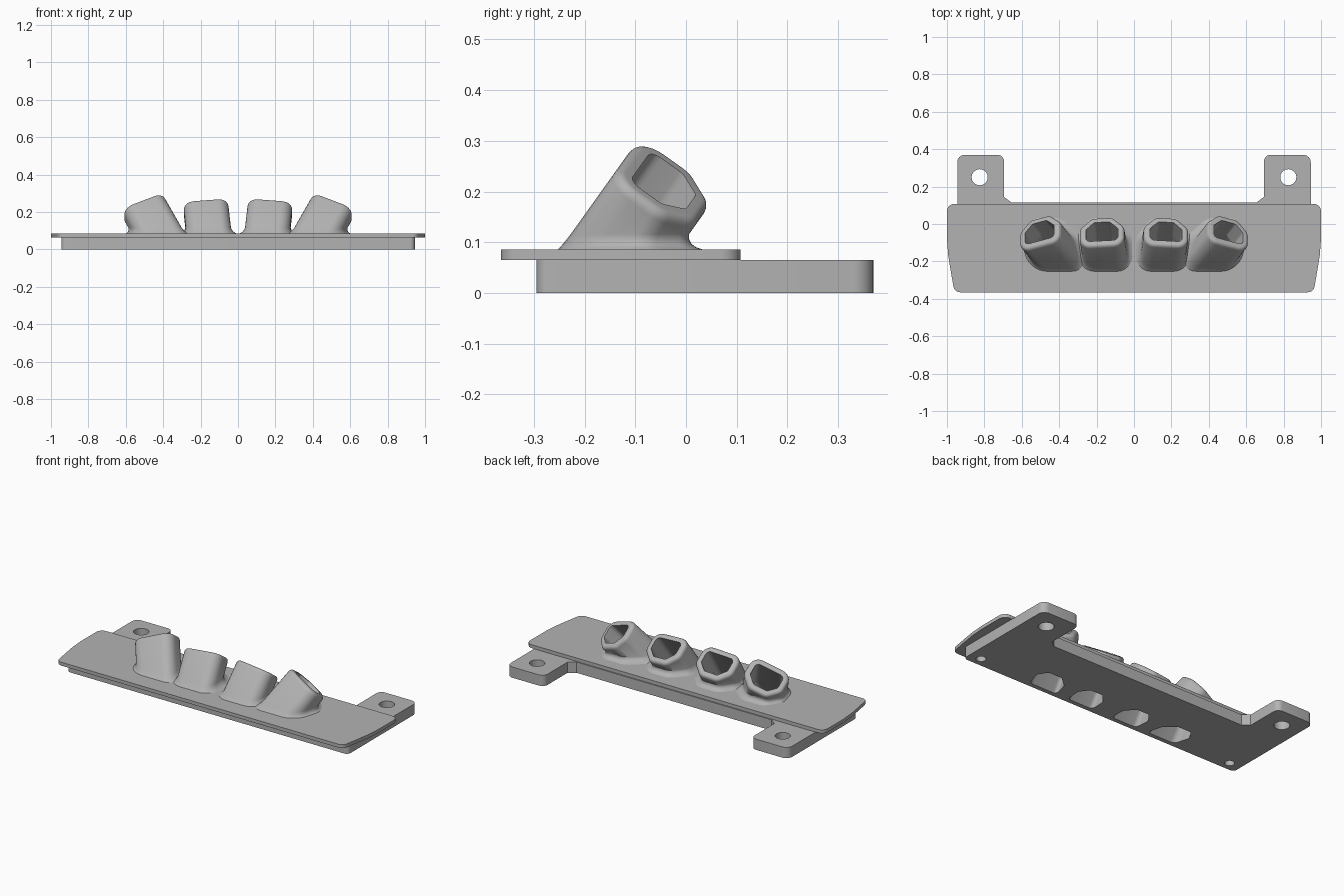
import bpy, bmesh, math
from mathutils import Vector

if "Cube" in bpy.data.objects:
    bpy.data.objects.remove(bpy.data.objects["Cube"])

grey = bpy.data.materials.new("grey plastic")
grey.diffuse_color = (0.45, 0.45, 0.45, 1)
grey.use_nodes = True
grey.node_tree.nodes["Principled BSDF"].inputs["Base Color"].default_value = grey.diffuse_color


def rounded(corners, steps=6):
    """Outline from (x, y, radius) corners, each replaced by an arc."""
    out = []
    n = len(corners)
    for i, (x, y, r) in enumerate(corners):
        p = Vector((x, y, 0))
        if r == 0:
            out.append(p)
            continue
        a = (Vector((*corners[i - 1][:2], 0)) - p).normalized()
        b = (Vector((*corners[(i + 1) % n][:2], 0)) - p).normalized()
        half = a.angle(b) / 2
        c = p + (a + b).normalized() * r / math.sin(half)
        t = r / math.tan(half)
        s, e = (p + a * t - c).normalized(), (p + b * t - c).normalized()
        out += [c + s.slerp(e, k / steps) * r for k in range(steps + 1)]
    return out


def finish(name, bm):
    me = bpy.data.meshes.new(name)
    bm.to_mesh(me)
    bm.free()
    ob = bpy.data.objects.new(name, me)
    bpy.context.collection.objects.link(ob)
    me.materials.append(grey)
    return ob


def slab(name, outline, z0, z1):
    bm = bmesh.new()
    face = bm.faces.new([bm.verts.new((p.x, p.y, z0)) for p in outline])
    ext = bmesh.ops.extrude_face_region(bm, geom=[face])
    for v in ext["geom"]:
        if isinstance(v, bmesh.types.BMVert):
            v.co.z = z1
    bmesh.ops.recalc_face_normals(bm, faces=bm.faces[:])
    return finish(name, bm)


def loft(name, rings, capped=False):
    bm = bmesh.new()
    vs = [[bm.verts.new(p) for p in ring] for ring in rings]
    n = len(vs[0])
    for lo, hi in zip(vs, vs[1:]):
        for j in range(n):
            k = (j + 1) % n
            bm.faces.new((lo[j], lo[k], hi[k], hi[j]))
    if capped:
        bm.faces.new(vs[0][::-1])
        bm.faces.new(vs[-1])
        bmesh.ops.recalc_face_normals(bm, faces=bm.faces[:])
    return finish(name, bm)


def smooth(ob):
    bpy.ops.object.select_all(action='DESELECT')
    ob.select_set(True)
    bpy.context.view_layer.objects.active = ob
    bpy.ops.object.shade_smooth_by_angle(angle=math.radians(35))


def cut(ob, cutter):
    mod = ob.modifiers.new("cut", 'BOOLEAN')
    mod.operation, mod.solver, mod.object = 'DIFFERENCE', 'EXACT', cutter
    bpy.context.view_layer.objects.active = ob
    bpy.ops.object.modifier_apply(modifier=mod.name)


def mirrored(half):
    """Right half, front to back, closed by its mirror image."""
    return half + [(-x, y, r) for x, y, r in reversed(half)]


# Top plate with bowed ends
plate = slab("top_plate", rounded(mirrored([
    (0.96, -0.365, 0.035), (0.98, -0.25, 0), (0.993, -0.17, 0),
    (1.0, -0.08, 0), (1.0, 0.108, 0.04)])), 0.065, 0.086)

# Base with two mounting tabs at the back
base = slab("base", rounded(mirrored([
    (0.945, -0.295, 0.025), (0.945, 0.37, 0.04), (0.695, 0.37, 0.035),
    (0.695, 0.145, 0), (0.655, 0.115, 0)])), 0, 0.065)

cutters = []

# Screw holes: through the tabs, and blind ones under the front corners
for sx in (-1, 1):
    for x, y, r, top in ((0.825, 0.25, 0.043, 0.1), (0.87, -0.24, 0.027, 0.055)):
        circle = [Vector((sx * x + r * math.cos(a * math.pi / 16),
                          y + r * math.sin(a * math.pi / 16), 0)) for a in range(32)]
        hole = slab("screw_hole_cutter", circle, -0.05, top)
        cut(base, hole)
        cutters.append(hole)

# Nozzle cross-section and its outward normals
section = rounded([(-0.12, -0.095, 0.058), (0.12, -0.095, 0.058), (0.12, 0.03, 0.052),
                   (0.055, 0.095, 0.052), (-0.055, 0.095, 0.052), (-0.12, 0.03, 0.052)])
normals = []
for i in range(len(section)):
    t = section[(i + 1) % len(section)] - section[i - 1]
    normals.append(Vector((t.y, -t.x, 0)).normalized())


def nozzle(name, cx, lean):
    centre = Vector((cx, -0.04, 0.215))
    d = Vector((lean, 0.125, 0.175)).normalized()
    u = (Vector((1, 0, 0)) - d * d.x).normalized()
    v = d.cross(u)

    def ring(off, t):
        """Section square to the nozzle axis."""
        pts = [p + n * off for p, n in zip(section, normals)]
        return [centre + u * p.x + v * p.y + d * t for p in pts]

    def level(off, z, flare=0):
        """Section at a fixed height, flared most at the back."""
        return [p + d * ((z - p.z) / d.z) + n * flare * (0.65 + 0.55 * n.y)
                for p, n in zip(ring(off, 0), normals)]

    wall = -0.034
    rings = [level(0, z, f) for z, f in ((0.083, 0.046), (0.086, 0.040), (0.090, 0.027),
                                         (0.097, 0.015), (0.106, 0.006), (0.116, 0))]
    rings += [ring(0, -0.02), ring(-0.002, -0.011), ring(-0.006, -0.005),
              ring(-0.012, -0.001), ring(-0.018, 0), ring(wall, 0), level(wall, 0.084)]
    smooth(loft(name, rings))

    # Air passage down through the plate and base
    mid = level(wall, 0.088)
    low = [p + Vector((0, -0.0771, -0.108)) for p in mid]
    passage = loft("passage_cutter", [low, mid], True)
    cut(plate, passage)
    cut(base, passage)
    cutters.append(passage)


for side, s in (("left", -1), ("right", 1)):
    nozzle("inner_nozzle_" + side, s * 0.172, s * 0.02)
    nozzle("outer_nozzle_" + side, s * 0.505, s * 0.1)

for c in cutters:
    bpy.data.objects.remove(c)
smooth(plate)
smooth(base)
